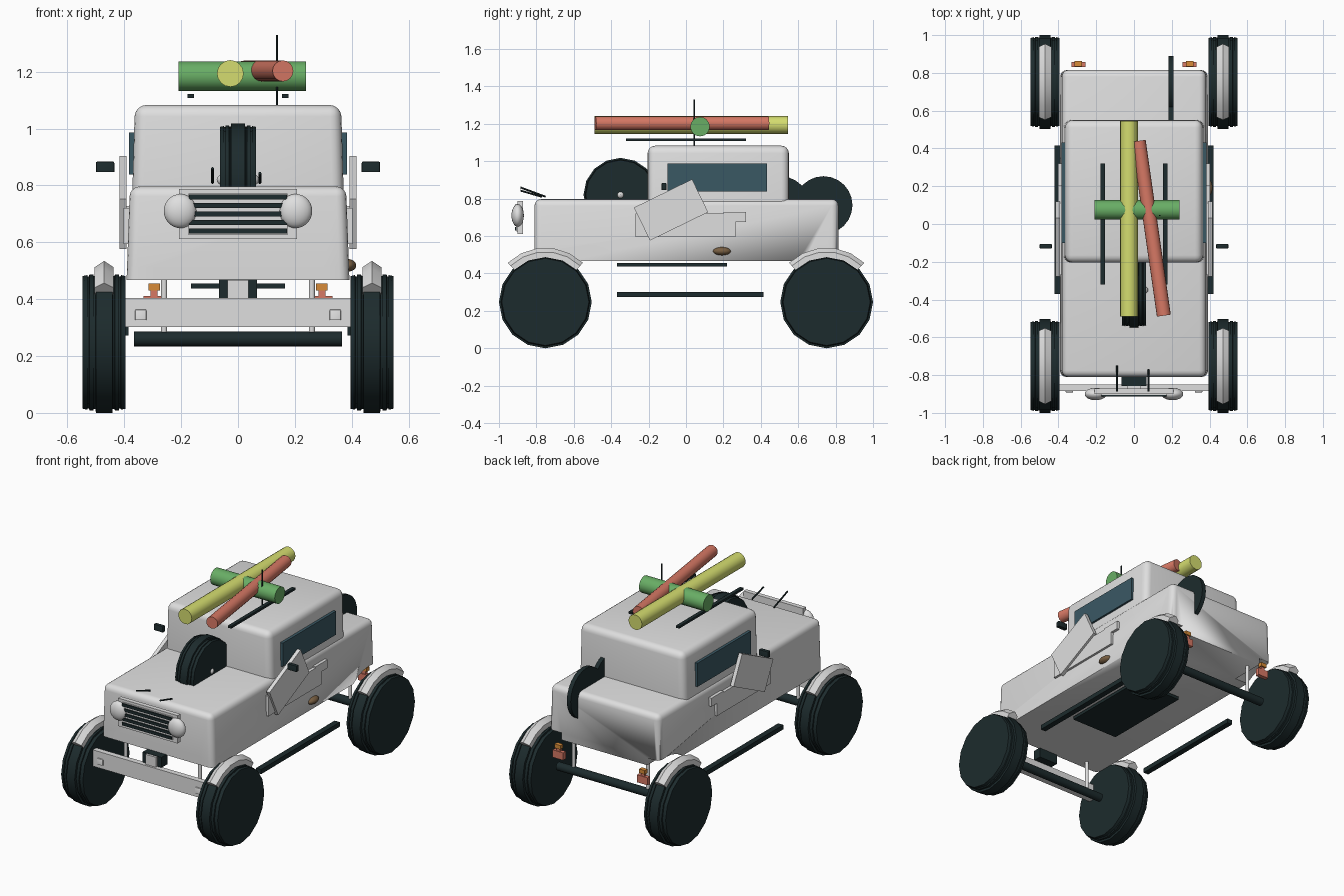
import bpy, bmesh
from math import radians, sin, cos
from mathutils import Vector, Matrix

if "Cube" in bpy.data.objects:
    bpy.data.objects.remove(bpy.data.objects["Cube"])


def material(name, rgb):
    m = bpy.data.materials.new(name)
    m.use_nodes = True
    m.diffuse_color = (*rgb, 1)
    b = m.node_tree.nodes["Principled BSDF"]
    b.inputs["Base Color"].default_value = (*rgb, 1)
    b.inputs["Roughness"].default_value = 0.6
    return m


WHITE = material("white paint", (.74, .74, .74))
BLACK = material("black rubber", (.012, .024, .026))
GLASS = material("tinted glass", (.042, .098, .127))
GREEN = material("green", (.14, .42, .13))
YELLOW = material("yellow", (.66, .72, .16))
RED = material("coral red", (.68, .19, .13))
ORANGE = material("orange", (.68, .26, .04))
BROWN = material("brown", (.19, .115, .055))


def finish(name, bm, mat):
    bmesh.ops.recalc_face_normals(bm, faces=bm.faces)
    me = bpy.data.meshes.new(name)
    bm.to_mesh(me)
    bm.free()
    me.materials.append(mat)
    me.shade_smooth()
    me.set_sharp_from_angle(angle=radians(32))
    ob = bpy.data.objects.new(name, me)
    bpy.context.collection.objects.link(ob)
    return ob


def box(name, mat, x, y, z, bevel=0, taper=1, segs=4, turn=0):
    """Box from (min, max) ranges; bevel skips the bottom edges."""
    size = [b - a for a, b in (x, y, z)]
    mid = Vector([(a + b) / 2 for a, b in (x, y, z)])
    bm = bmesh.new()
    bmesh.ops.create_cube(bm, size=1)
    for v in bm.verts:
        if v.co.z > 0:
            v.co.x *= taper
        v.co = Vector([c * s for c, s in zip(v.co, size)])
    if bevel:
        edges = [e for e in bm.edges if any(v.co.z > 0 for v in e.verts)]
        bmesh.ops.bevel(bm, geom=edges, offset=bevel, segments=segs,
                        profile=.5, affect='EDGES')
    bm.transform(Matrix.Translation(mid) @ Matrix.Rotation(turn, 4, 'X'))
    return finish(name, bm, mat)


def rod(name, mat, a, b, r, n=16):
    a, b = Vector(a), Vector(b)
    bm = bmesh.new()
    bmesh.ops.create_cone(bm, cap_ends=True, segments=n, radius1=r, radius2=r,
                          depth=(b - a).length)
    bm.transform(Matrix.Translation((a + b) / 2) @
                 (b - a).to_track_quat('Z', 'Y').to_matrix().to_4x4())
    return finish(name, bm, mat)


def ellipsoid(name, mat, at, radii):
    bm = bmesh.new()
    bmesh.ops.create_uvsphere(bm, u_segments=24, v_segments=14, radius=1)
    bm.transform(Matrix.Translation(at) @ Matrix.Diagonal((*radii, 1)))
    return finish(name, bm, mat)


def loft(name, mat, sections, at, loop=False):
    """Skin a list of closed cross-sections."""
    bm = bmesh.new()
    rings = [[bm.verts.new(Vector(p) + Vector(at)) for p in s] for s in sections]
    pairs = list(zip(rings, rings[1:]))
    for r, q in pairs:
        for i in range(len(r)):
            j = (i + 1) % len(r)
            bm.faces.new((r[i], r[j], q[j], q[i]))
    bm.faces.new(rings[0])
    bm.faces.new(rings[-1])
    return finish(name, bm, mat)


def tyre(name, at, radius, half, n=16):
    """Stepped tread: raised centre band with two grooves on each shoulder."""
    side = [(1, .94), (.78, .955), (.76, .935), (.7, .935), (.68, .965),
            (.5, .965), (.48, .945), (.4, .945), (.38, 1)]
    prof = [(-x, r) for x, r in side] + [(x, r) for x, r in reversed(side)]
    rings = [[(x * half, r * radius * sin(radians(360 * i / n)),
               -r * radius * cos(radians(360 * i / n))) for i in range(n)]
             for x, r in prof]
    return loft(name, BLACK, rings, at)


# Body and cabin
body = box("body", WHITE, (-.392, .392), (-.81, .815), (.467, .797), .035, .97)
box("cabin", WHITE, (-.372, .372), (-.205, .55), (.77, 1.083), .04, .975)

# Wheels, fenders and wheel wells
for sx, side in ((1, "left"), (-1, "right")):
    for sy, end in ((-1, "front"), (1, "rear")):
        at = (sx * .471, sy * .752, .248)
        tag = end + "_" + side
        tyre(tag + "_wheel", at, .248, .076)
        arc = []
        for k in range(6):
            t = radians(46 + 88 * k / 5)
            arc.append([(x, r * cos(t), r * sin(t)) for x, r in
                        ((-.033, .235), (-.033, .268), (0, .29),
                         (.033, .268), (.033, .235))])
        loft(tag + "_fender", WHITE, arc, at)
        cut = rod(tag + "_well_cutter", WHITE, (sx * .3, at[1], .25),
                  (sx * .5, at[1], .25), .27, 32)
        cut.hide_render = True
        cut.hide_set(True)
        mod = body.modifiers.new(tag + "_well", 'BOOLEAN')
        mod.object = cut
        mod.operation = 'DIFFERENCE'
        rod(tag + "_strut", WHITE, (sx * .26, sy * .75, .26),
            (sx * .26, sy * .75, .48), .011, 12)

# Axles and underside
for sy, end in ((-1, "front"), (1, "rear")):
    rod(end + "_axle", BLACK, (-.365, sy * .752, .26), (.365, sy * .752, .26), .026)
box("underside_plate", BLACK, (-.165, .165), (-.37, .22), (.437, .456))

# Bumper, winch
box("front_bumper", WHITE, (-.395, .395), (-.885, -.85), (.302, .405))
box("winch", BLACK, (-.066, .066), (-.858, -.8), (.405, .47))
box("winch_cover", WHITE, (-.037, .037), (-.872, -.855), (.4, .468))

# Grille with slots
box("grille", WHITE, (-.208, .208), (-.9, -.872), (.612, .788))
box("grille_recess", WHITE, (-.175, .175), (-.906, -.89), (.625, .772))
for k in range(5):
    z = .64 + k * .03
    box("grille_slot", BLACK, (-.172, .172), (-.913, -.9), (z - .009, z + .009))

# Spare wheels
tyre("hood_spare_wheel", (0, -.35, .82), .198, .064)
ellipsoid("hood_spare_hub", WHITE, (0, -.35, .82), (.075, .033, .033))
for y in (.505, .735):
    rod("rear_spare_disc", BLACK, (.183, y, .765), (.21, y, .765), .155, 24)

# Parts repeated on both sides
for sx, side in ((1, "left"), (-1, "right")):
    def span(a, b):
        return tuple(sorted((sx * a, sx * b)))

    box(side + "_window", GLASS, span(.355, .383), (-.1, .432), (.838, .987))
    box(side + "_door", WHITE, span(.392, .416), (-.253, .093), (.642, .838),
        turn=radians(26))
    box(side + "_step_panel", WHITE, span(.38, .402), (-.27, .265), (.595, .72))
    box(side + "_step_tab", WHITE, span(.38, .402), (.2, .32), (.675, .728))
    box(side + "_mirror", BLACK, span(.435, .5), (-.13, -.105), (.847, .884),
        .005, segs=2)
    box(side + "_running_board", BLACK, span(.385, .421), (-.37, .415), (.273, .302))
    box(side + "_roof_rail", BLACK, span(.154, .177), (-.32, .32), (1.108, 1.122))
    ellipsoid(side + "_headlight", WHITE, (sx * .203, -.9, .71), (.058, .033, .06))
    box(side + "_bumper_pad", WHITE, span(.322, .362), (-.892, -.88), (.326, .364),
        .005, segs=2)
    # Tail lights
    box(side + "_tail_light", RED, span(.258, .332), (.832, .858), (.365, .412))
    box(side + "_tail_light_neck", RED, span(.283, .307), (.836, .854), (.41, .432))
    box(side + "_indicator", ORANGE, span(.275, .315), (.835, .862), (.43, .455))

# Fuel cap, hood rods, antenna
ellipsoid("fuel_cap", BROWN, (.387, .192, .519), (.029, .048, .022))
rod("hood_rod_right", BLACK, (-.09, -.75, .81), (-.09, -.885, .86), .005, 8)
rod("hood_rod_left", BLACK, (.077, -.77, .81), (.077, -.885, .843), .005, 8)
rod("antenna", BLACK, (.137, .045, 1.07), (.137, .045, 1.33), .004, 8)

# Rolled cargo on the roof
rod("green_roll", GREEN, (-.21, .075, 1.185), (.24, .075, 1.185), .052)
rod("yellow_roll", YELLOW, (-.027, -.49, 1.194), (-.027, .545, 1.194), .047)
rod("red_roll", RED, (.158, -.485, 1.203), (.025, .44, 1.203), .037)
